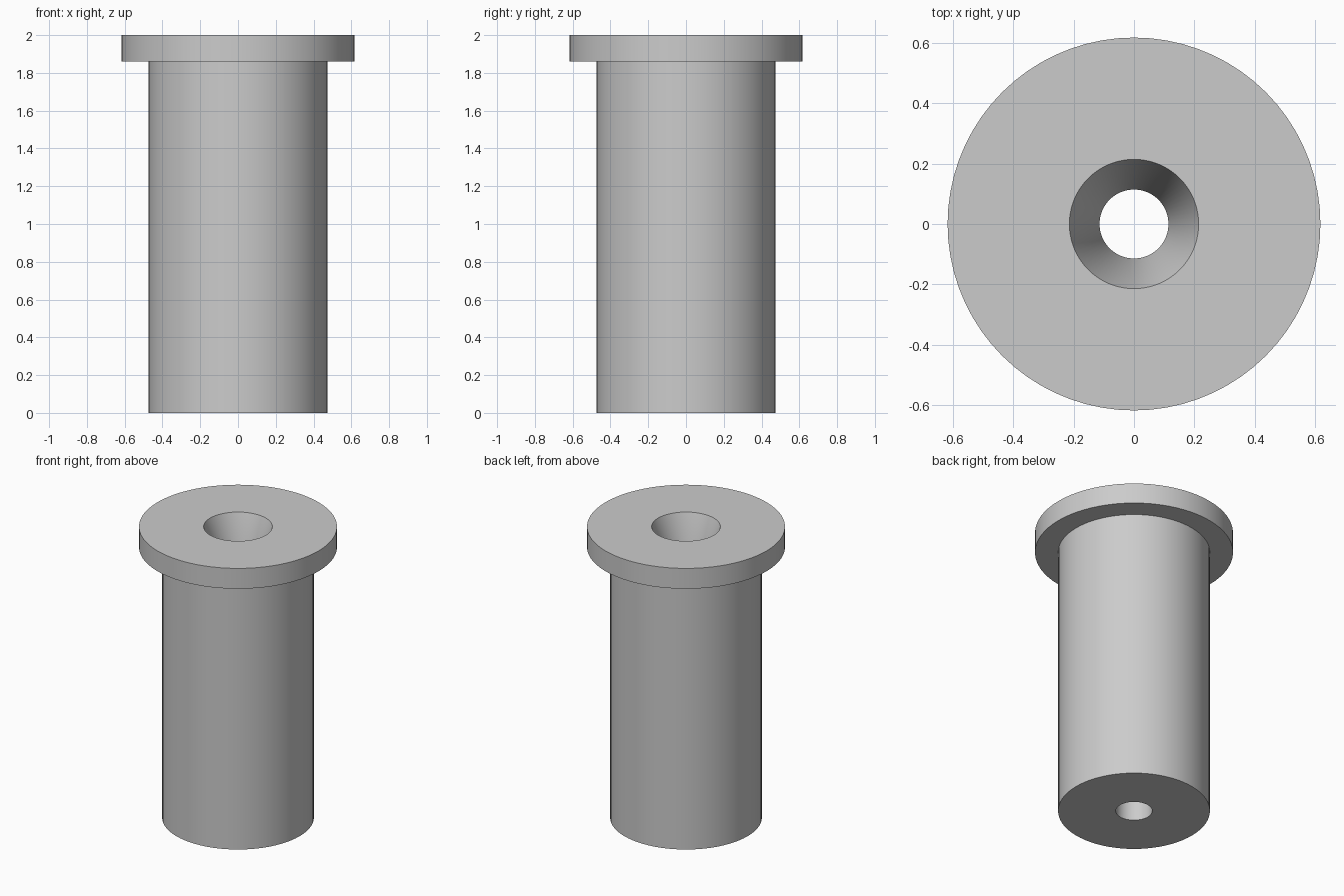
import bpy, bmesh, math

cube = bpy.data.objects.get("Cube")
if cube:
    bpy.data.objects.remove(cube, do_unlink=True)

# Plain grey material
grey = bpy.data.materials.new("plain grey")
grey.use_nodes = True
colour = (0.6, 0.6, 0.6, 1)
grey.diffuse_color = colour
grey.node_tree.nodes["Principled BSDF"].inputs["Base Color"].default_value = colour

SEGMENTS = 72
BODY_R, FLANGE_R = 0.473, 0.617
BORE_R, MOUTH_R = 0.114, 0.214
HEIGHT, FLANGE_Z, TAPER_Z = 2.0, 1.86, 1.7


def lathe(name, profile):
    """Turn a closed (radius, z) profile about the z axis."""
    bm = bmesh.new()
    rings = []
    for i in range(SEGMENTS):
        a = math.tau * i / SEGMENTS
        rings.append([bm.verts.new((r * math.cos(a), r * math.sin(a), z))
                      for r, z in profile])
    n = len(profile)
    for i, ring in enumerate(rings):
        following = rings[(i + 1) % SEGMENTS]
        for j in range(n):
            k = (j + 1) % n
            bm.faces.new((ring[j], following[j], following[k], ring[k]))
    bmesh.ops.recalc_face_normals(bm, faces=bm.faces)
    mesh = bpy.data.meshes.new(name)
    bm.to_mesh(mesh)
    bm.free()
    mesh.materials.append(grey)
    obj = bpy.data.objects.new(name, mesh)
    bpy.context.collection.objects.link(obj)
    return obj


# Flanged sleeve with a through bore and a tapered mouth
bushing = lathe("flanged_bushing", [
    (BORE_R, 0), (BODY_R, 0),
    (BODY_R, FLANGE_Z), (FLANGE_R, FLANGE_Z),
    (FLANGE_R, HEIGHT), (MOUTH_R, HEIGHT),
    (BORE_R, TAPER_Z),
])

bpy.ops.object.select_all(action='DESELECT')
bushing.select_set(True)
bpy.context.view_layer.objects.active = bushing
bpy.ops.object.shade_smooth_by_angle(angle=math.radians(30))
